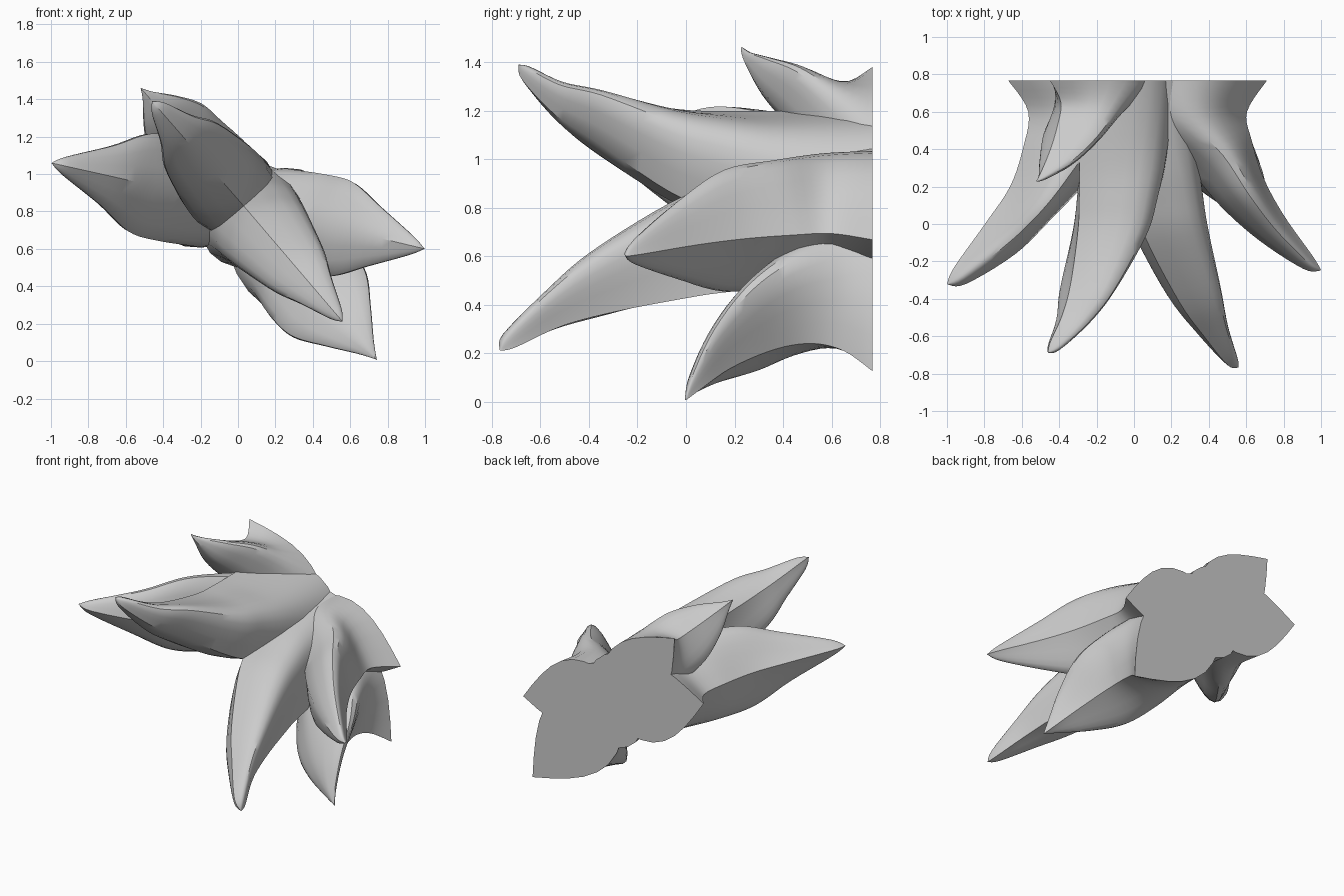
import bpy, bmesh, math
from mathutils import Vector

if "Cube" in bpy.data.objects:
    bpy.data.objects.remove(bpy.data.objects["Cube"])

CX, CZ = 0.03, 0.83      # axis all petals spring from
SIDE, SUB = 10, 5        # points per flank, rings between stations
Y = 0.768                # flat back plane


def spline(rows, sub):
    """Smooth interpolation through the station rows."""
    out = []
    n = len(rows)
    for i in range(n - 1):
        p0, p1, p2, p3 = (rows[max(i - 1, 0)], rows[i], rows[i + 1], rows[min(i + 2, n - 1)])
        for k in range(sub):
            t = k / sub
            out.append([0.5 * (2 * b + (c - a) * t + (2 * a - 5 * b + 4 * c - d) * t * t
                               + (3 * b - a - 3 * c + d) * t ** 3)
                        for a, b, c, d in zip(p0, p1, p2, p3)])
    out.append(list(rows[-1]))
    return out


def petal(name, tip_x, tip_z, rows):
    """Curved horn. Row = outer keel r, y, inner ridge r, y, half width."""
    u = Vector((tip_x - CX, 0, tip_z - CZ)).normalized()
    w = Vector((-u.z, 0, u.x))
    base = Vector((CX, 0, CZ))
    bm = bmesh.new()
    rings = []
    for ro, yo, ri, yi, hw in spline(rows, SUB):
        hw = max(hw, 0.0)
        outer = base + u * ro + Vector((0, yo, 0))
        inner = base + u * ri + Vector((0, yi, 0))
        # shoulders sit towards the inner face, evening out at the back
        skew = 0.8 * min(1.0, max(0.0, (Y - yo) / 0.5))
        ring = []
        for k in range(2 * SIDE):
            t = k / SIDE if k <= SIDE else 2 - k / SIDE
            s = 1 if k <= SIDE else -1
            width = s * hw * math.sin(math.pi * t) * (1 + skew * (t - 0.5))
            ring.append(bm.verts.new(outer.lerp(inner, t) + w * width))
        rings.append(ring)
    for a, b in zip(rings, rings[1:]):
        for k in range(2 * SIDE):
            j = (k + 1) % (2 * SIDE)
            bm.faces.new((a[k], a[j], b[j], b[k]))
    # flat cut at the back
    bm.faces.new(rings[-1])
    bmesh.ops.remove_doubles(bm, verts=bm.verts, dist=0.002)
    bmesh.ops.recalc_face_normals(bm, faces=bm.faces)
    me = bpy.data.meshes.new(name)
    bm.to_mesh(me)
    bm.free()
    ob = bpy.data.objects.new(name, me)
    bpy.context.collection.objects.link(ob)
    bpy.ops.object.select_all(action='DESELECT')
    ob.select_set(True)
    bpy.context.view_layer.objects.active = ob
    bpy.ops.object.shade_smooth_by_angle(angle=math.radians(35))
    return ob


# two long front petals
petal("front_upper_petal", -0.46, 1.39, [
    (.745, -.69, .74, -.69, 0), (.725, -.63, .66, -.675, .045), (.63, -.49, .47, -.54, .11),
    (.56, -.32, .32, -.37, .18), (.50, -.03, .05, -.07, .225), (.49, .15, -.06, .14, .235),
    (.49, .4, -.18, .42, .24), (.50, Y, -.3, Y, .25)])
petal("front_lower_petal", 0.56, 0.21, [
    (.815, -.765, .81, -.768, 0), (.795, -.70, .725, -.755, .04), (.68, -.51, .53, -.60, .105),
    (.60, -.28, .33, -.42, .17), (.53, 0, .06, -.09, .22), (.50, .15, -.06, .14, .24),
    (.47, .4, -.18, .42, .26), (.45, Y, -.3, Y, .30)])

# two broad side petals
petal("left_petal", -1.0, 1.06, [
    (1.055, -.32, 1.05, -.325, 0), (1.015, -.23, .95, -.32, .05), (.84, .01, .68, -.16, .16),
    (.71, .2, .48, .03, .26), (.64, .4, .25, .26, .28), (.61, .6, -.05, .55, .275),
    (.72, Y, -.2, Y, .28)])
petal("right_petal", 1.0, 0.6, [
    (.997, -.245, .99, -.25, 0), (.95, -.17, .90, -.24, .05), (.79, .05, .66, -.09, .16),
    (.68, .25, .45, .09, .25), (.615, .45, .25, .31, .265), (.59, .6, -.05, .55, .255),
    (.70, Y, -.2, Y, .26)])

# two short petals at the back
petal("back_upper_petal", -0.52, 1.46, [
    (.84, .23, .835, .225, 0), (.80, .28, .76, .24, .035), (.73, .39, .62, .30, .12),
    (.67, .52, .45, .42, .19), (.64, .65, .2, .58, .21), (.73, Y, -.2, Y, .23)])
petal("back_lower_petal", 0.74, 0.01, [
    (1.09, 0, 1.085, -.005, 0), (1.03, .06, .97, .01, .055), (.91, .19, .8, .07, .16),
    (.81, .37, .6, .19, .26), (.78, .52, .35, .38, .28), (.82, .65, .1, .6, .27),
    (.93, Y, -.2, Y, .28)])
